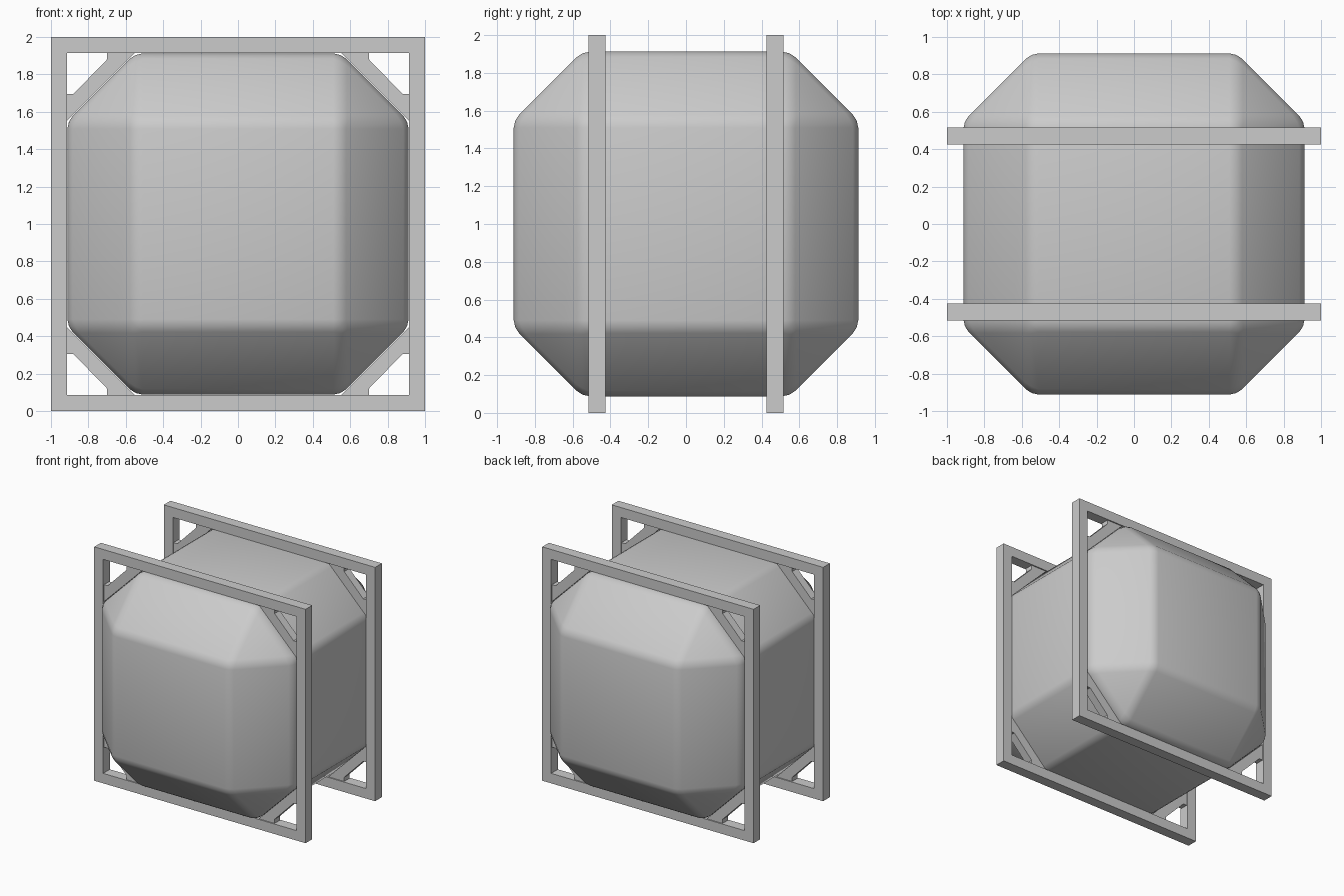
import bpy, bmesh, math
from itertools import product

if "Cube" in bpy.data.objects:
    bpy.data.objects.remove(bpy.data.objects["Cube"])

H, F = 0.912, 0.55          # body half size, half size of its flat faces
Y, D = 0.47, 0.09           # frame position and depth
INNER = 0.915               # half size of the frame opening


def finish(name, bm):
    bmesh.ops.recalc_face_normals(bm, faces=bm.faces[:])
    me = bpy.data.meshes.new(name)
    bm.to_mesh(me)
    bm.free()
    ob = bpy.data.objects.new(name, me)
    bpy.context.collection.objects.link(ob)
    return ob


def extrude_profile(bm, pts, y, depth):
    """Extrude an x/z outline along y, centred on y."""
    vs = [bm.verts.new((x, y - depth / 2, z)) for x, z in pts]
    face = bm.faces.new(vs)
    res = bmesh.ops.extrude_face_region(bm, geom=[face])
    new = [v for v in res["geom"] if isinstance(v, bmesh.types.BMVert)]
    bmesh.ops.translate(bm, verts=new, vec=(0, depth, 0))


# Tank body: cube with chamfered edges and triangular corners, softly rounded
bm = bmesh.new()
for sx, sy, sz in product((-1, 1), repeat=3):
    for a, b, c in ((H, F, F), (F, H, F), (F, F, H)):
        bm.verts.new((sx * a, sy * b, 1 + sz * c))
bmesh.ops.convex_hull(bm, input=bm.verts[:])
bmesh.ops.dissolve_limit(bm, angle_limit=math.radians(2),
                         verts=bm.verts[:], edges=bm.edges[:])
body = finish("tank_body", bm)
bev = body.modifiers.new("rounding", "BEVEL")
bev.width, bev.segments, bev.limit_method = 0.04, 2, "NONE"
bpy.context.view_layer.objects.active = body
body.select_set(True)
bpy.ops.object.shade_smooth_by_angle(angle=math.radians(50))
body.select_set(False)

# Corner brace outline, relative to the frame centre
BRACE = [(0.70, INNER), (0.70, 0.88), (0.88, 0.695), (INNER, 0.695),
         (INNER, 0.55), (0.55, INNER)]

for label, y in (("front", -Y), ("back", Y)):
    # Square frame: a ring of quads, extruded
    bm = bmesh.new()
    sq = ((-1, -1), (1, -1), (1, 1), (-1, 1))
    out = [bm.verts.new((x, y - D / 2, 1 + z)) for x, z in sq]
    inn = [bm.verts.new((x * INNER, y - D / 2, 1 + z * INNER)) for x, z in sq]
    ring = [bm.faces.new((out[i], out[(i + 1) % 4], inn[(i + 1) % 4], inn[i]))
            for i in range(4)]
    res = bmesh.ops.extrude_face_region(bm, geom=ring)
    new = [v for v in res["geom"] if isinstance(v, bmesh.types.BMVert)]
    bmesh.ops.translate(bm, verts=new, vec=(0, D, 0))
    finish(label + "_frame", bm)

    # Four diagonal braces
    bm = bmesh.new()
    for sx, sz in product((-1, 1), repeat=2):
        extrude_profile(bm, [(sx * x, 1 + sz * z) for x, z in BRACE], y, 0.07)
    finish(label + "_corner_braces", bm)
